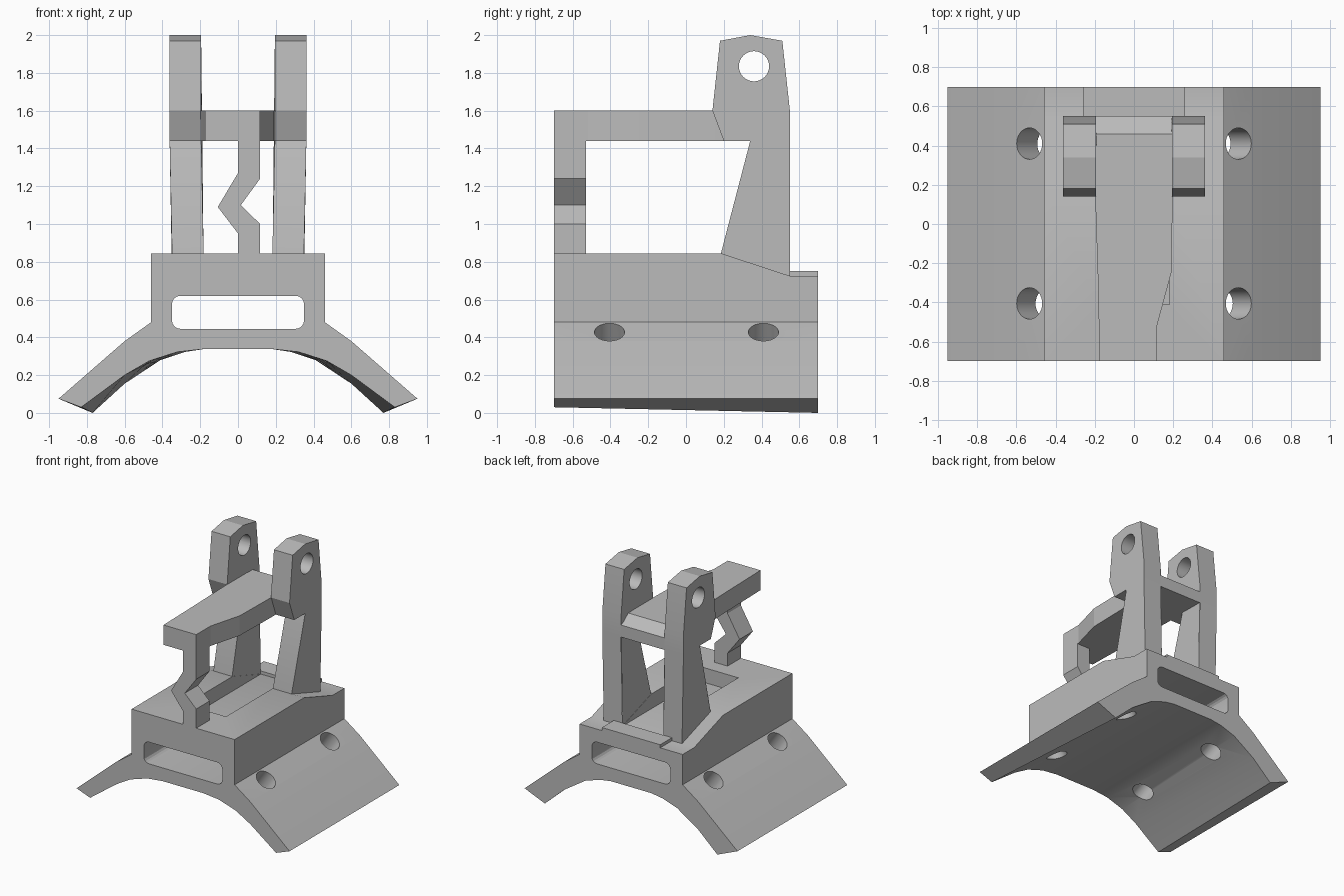
import bpy, bmesh, math
from mathutils import Vector, Matrix

default = bpy.data.objects.get("Cube")
if default:
    bpy.data.objects.remove(default)

grey = bpy.data.materials.new("plain grey")
grey.use_nodes = True
colour = (0.5, 0.5, 0.5, 1)
grey.diffuse_color = colour
grey.node_tree.nodes["Principled BSDF"].inputs["Base Color"].default_value = colour


def finish(name, bm):
    bmesh.ops.recalc_face_normals(bm, faces=bm.faces[:])
    mesh = bpy.data.meshes.new(name)
    bm.to_mesh(mesh)
    bm.free()
    mesh.materials.append(grey)
    ob = bpy.data.objects.new(name, mesh)
    bpy.context.collection.objects.link(ob)
    return ob


def loft(name, start, end):
    """Closed solid between two matching rings of 3D points."""
    bm = bmesh.new()
    a = [bm.verts.new(p) for p in start]
    b = [bm.verts.new(p) for p in end]
    bm.faces.new(a)
    bm.faces.new(b[::-1])
    for i in range(len(a)):
        j = (i + 1) % len(a)
        bm.faces.new((a[i], a[j], b[j], b[i]))
    return finish(name, bm)


def prism(name, profile, axis, lo, hi):
    """Extrude a 2D profile along x, y or z."""
    place = {"x": lambda p, d: (d, p[0], p[1]),
             "y": lambda p, d: (p[0], d, p[1]),
             "z": lambda p, d: (p[0], p[1], d)}[axis]
    return loft(name, [place(p, lo) for p in profile], [place(p, hi) for p in profile])


def box(name, x, y, z):
    return prism(name, [(x[0], y[0]), (x[1], y[0]), (x[1], y[1]), (x[0], y[1])], "z", *z)


def cylinder(name, centre, direction, radius, depth):
    bm = bmesh.new()
    turn = Vector(direction).to_track_quat("Z", "Y").to_matrix().to_4x4()
    bmesh.ops.create_cone(bm, cap_ends=True, segments=32, radius1=radius, radius2=radius,
                          depth=depth, matrix=Matrix.Translation(centre) @ turn)
    return finish(name, bm)


def cut(ob, cutters):
    for c in cutters:
        mod = ob.modifiers.new("cut", "BOOLEAN")
        mod.object, mod.operation, mod.solver = c, "DIFFERENCE", "EXACT"
    graph = bpy.context.evaluated_depsgraph_get()
    mesh = bpy.data.meshes.new_from_object(ob.evaluated_get(graph))
    ob.modifiers.clear()
    ob.data = mesh
    for c in cutters:
        bpy.data.objects.remove(c)


def smooth(ob):
    bpy.ops.object.select_all(action="DESELECT")
    ob.select_set(True)
    bpy.context.view_layer.objects.active = ob
    bpy.ops.object.shade_smooth_by_angle(angle=math.radians(20))


# Saddle base: mirrored section whose arch is wider at the front
outer = [(0.46, 0.845), (0.46, 0.48), (0.6, 0.38), (0.95, 0.075)]
arch_front = [(0.83, 0.03), (0.6, 0.2), (0.47, 0.275), (0.32, 0.323), (0.18, 0.338)]
arch_back = [(0.77, 0), (0.6, 0.155), (0.41, 0.28), (0.28, 0.323), (0.18, 0.338)]


def section(arch, y):
    half = outer + arch
    return [(x, y, z) for x, z in half] + [(-x, y, z) for x, z in reversed(half)]


base = loft("saddle_base", section(arch_front, -0.7), section(arch_back, 0.7))

# Rounded slot running through the base
slot = []
r = 0.045
for cx, cz, first in ((0.305, 0.575, 0), (-0.305, 0.575, 90), (-0.305, 0.49, 180), (0.305, 0.49, 270)):
    for step in range(5):
        t = math.radians(first + step * 22.5)
        slot.append((cx + r * math.cos(t), cz + r * math.sin(t)))

cutters = [
    prism("slot_cutter", slot, "y", -1, 1),
    prism("slope_cutter", [(0.185, 0.845), (0.55, 0.725), (0.8, 0.725), (0.8, 1), (0.185, 1)], "x", -1, 1),
    box("pocket_cutter", (-0.18, 0.18), (-0.41, 0.56), (0.726, 1)),
]
# Bolt holes square to the sloping flanges
for side in (-1, 1):
    for y in (-0.405, 0.41):
        normal = Vector((side * 0.58, 0, 0.81))
        cutters.append(cylinder("bolt_cutter", Vector((side * 0.535, y, 0.43)) - normal * 0.12,
                                normal, 0.08, 0.4))
cut(base, cutters)
smooth(base)

# Raised strip at the rear edge
box("rear_strip", (-0.26, 0.26), (0.55, 0.7), (0.7, 0.75))

# Two towers with pin holes, leaning slightly inward at the foot
tower = [(0.185, 0.8), (0.185, 0.845), (0.34, 1.44), (0.2, 1.44), (0.14, 1.6), (0.18, 1.97),
         (0.34, 2), (0.51, 1.97), (0.55, 1.6), (0.55, 1.44), (0.55, 0.7)]
for side, name in ((1, "left_tower"), (-1, "right_tower")):
    ob = prism(name, tower, "x", side * 0.195, side * 0.362)
    for v in ob.data.vertices:
        if v.co.z < 1:
            v.co.x -= side * 0.013
    cut(ob, [cylinder("pin_cutter", (side * 0.28, 0.36, 1.835), (1, 0, 0), 0.08, 0.6)])
    smooth(ob)

# Top arm, narrowing to the front, with its rear edge chamfered
plan = [(-0.175, -0.7), (0.117, -0.7), (0.117, -0.52), (0.19, -0.25), (0.198, 0.15),
        (0.198, 0.55), (-0.198, 0.55), (-0.198, 0.15), (-0.185, -0.25)]
arm = prism("top_arm", plan, "z", 1.44, 1.6)
cut(arm, [prism("chamfer_cutter", [(0.46, 1.6), (0.56, 1.53), (0.6, 1.53), (0.6, 1.7), (0.46, 1.7)],
                "x", -0.5, 0.5)])

# Zigzag front post
left_edge = [(0.117, 0.84), (0.117, 1.0), (0.015, 1.1), (0.117, 1.24), (0.117, 1.45)]
right_edge = [(0, 1.45), (0, 1.27), (-0.107, 1.09), (0, 0.95), (0, 0.84)]
prism("zigzag_post", left_edge + right_edge, "y", -0.7, -0.53)
